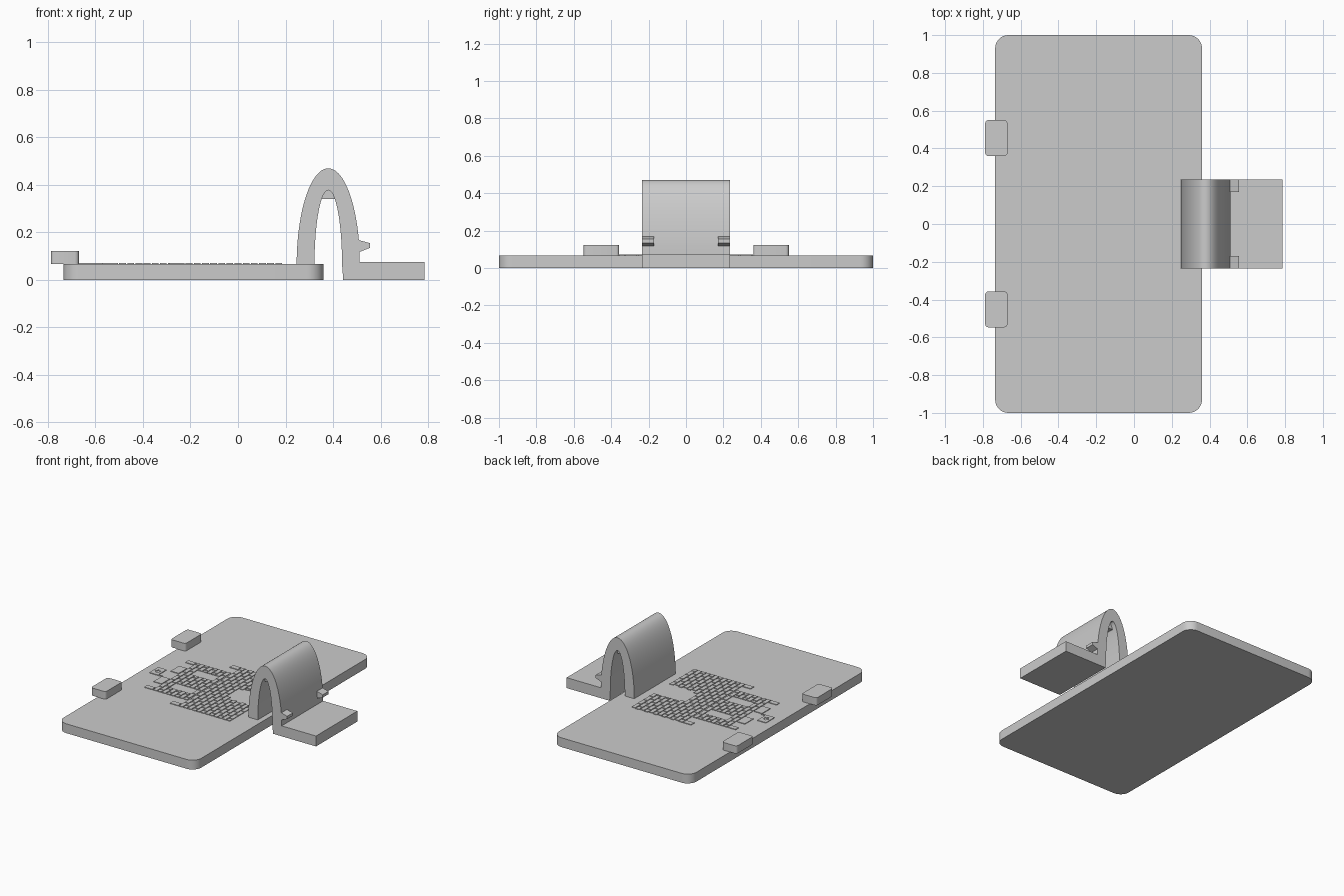
import bpy, bmesh
from math import sin, cos, pi, radians, sqrt

cube = bpy.data.objects.get("Cube")
if cube:
    bpy.data.objects.remove(cube, do_unlink=True)

grey = bpy.data.materials.new("plain grey")
grey.use_nodes = True
colour = (0.6, 0.6, 0.6, 1)
grey.diffuse_color = colour
grey.node_tree.nodes["Principled BSDF"].inputs["Base Color"].default_value = colour

TOP = 0.067       # upper face of the plate
RELIEF = 0.0045   # height of the wall relief


def finish(name, bm, smooth=False):
    bmesh.ops.recalc_face_normals(bm, faces=bm.faces)
    mesh = bpy.data.meshes.new(name)
    bm.to_mesh(mesh)
    bm.free()
    mesh.materials.append(grey)
    ob = bpy.data.objects.new(name, mesh)
    bpy.context.collection.objects.link(ob)
    if smooth:
        bpy.ops.object.select_all(action='DESELECT')
        ob.select_set(True)
        bpy.context.view_layer.objects.active = ob
        bpy.ops.object.shade_smooth_by_angle(angle=radians(30))
    return ob


def extrude(bm, points, offset):
    face = bm.faces.new([bm.verts.new(p) for p in points])
    new = bmesh.ops.extrude_face_region(bm, geom=[face])["geom"]
    bmesh.ops.translate(bm, vec=offset, verts=[v for v in new if isinstance(v, bmesh.types.BMVert)])


def box(bm, x0, x1, y0, y1, z0=TOP, z1=TOP + RELIEF):
    extrude(bm, [(x0, y0, z0), (x1, y0, z0), (x1, y1, z0), (x0, y1, z0)], (0, 0, z1 - z0))


def rounded_slab(name, x0, x1, y0, y1, z0, z1, r, steps=8):
    corners = [(x1 - r, y1 - r), (x0 + r, y1 - r), (x0 + r, y0 + r), (x1 - r, y0 + r)]
    points = []
    for i, (cx, cy) in enumerate(corners):
        for k in range(steps + 1):
            a = (i + k / steps) * pi / 2
            points.append((cx + r * cos(a), cy + r * sin(a), z0))
    bm = bmesh.new()
    extrude(bm, points, (0, 0, z1 - z0))
    finish(name, bm, True)


# Base plate and the two edge tabs
rounded_slab("base_plate", -0.735, 0.36, -1, 1, 0, TOP, 0.07)
for side, y in (("left", -0.452), ("right", 0.455)):
    rounded_slab(side + "_edge_tab", -0.788, -0.67, y - 0.095, y + 0.095, TOP, 0.122, 0.017, 4)

# Arched clip with a flat foot
CX, HALF = 0.38, 0.235


def arch(a, b, start, end, steps=40):
    angles = [radians(start + (end - start) * i / steps) for i in range(steps + 1)]
    return [(CX + a * cos(t), TOP + b * sin(t)) for t in angles]


profile = arch(0.133, 0.403, 180, 7)
profile += [(0.512, 0.075), (0.785, 0.075), (0.785, 0), (0.443, 0)]
profile += arch(0.058, 0.311, 0, 180)
bm = bmesh.new()
extrude(bm, [(x, -HALF, z) for x, z in profile], (0, 2 * HALF, 0))
finish("arched_clip", bm, True)

# Filler under the crown of the arch
bm = bmesh.new()
box(bm, CX - 0.027, CX + 0.027, -0.2, 0.2, 0.34, 0.385)
finish("arch_filler", bm)

# Pair of catches on the outer side of the arch
catch = [(0.47, 0.18), (0.5, 0.17), (0.555, 0.155), (0.555, 0.135), (0.512, 0.118), (0.47, 0.118)]
for side, y in (("front", -HALF), ("back", 0.17)):
    bm = bmesh.new()
    extrude(bm, [(x, y, z) for x, z in catch], (0, 0.065, 0))
    finish(side + "_catch", bm)


# Raised brickwork: rows run along y, each split by its openings
ROW, GAP, BRICK = 0.0343, 0.006, 0.068


def brick_row(bm, x, half, opening, shift):
    y = -half - (BRICK / 2 if shift else 0)
    while y < half:
        spans = [(max(y, -half), min(y + BRICK - GAP, half))]
        for lo, hi in opening:
            spans = [s for a, b in spans for s in ((a, min(b, lo)), (max(a, hi), b))]
        for a, b in spans:
            if b - a > 0.008:
                box(bm, x, x + ROW - GAP, a, b)
        y += BRICK


bm = bmesh.new()
for i in range(12):
    x = -0.22 + i * ROW
    mid = x + ROW / 2
    opening = []
    if mid > -0.06:
        reach = 0.09 if mid > 0.02 else 0.09 * sqrt(1 - ((0.02 - mid) / 0.08) ** 2)
        opening = [(0.01 - reach, 0.01 + reach)]
    brick_row(bm, x, 0.357, opening, i % 2)
finish("lower_wall_bricks", bm)

bm = bmesh.new()
for i in range(8):
    x = -0.5 + i * ROW
    windows = [(-0.16, -0.08), (0.083, 0.165)] if 2 <= i <= 6 else []
    brick_row(bm, x, 0.25, windows, i % 2)
finish("upper_wall_bricks", bm)

# Merlons along the two wall tops
bm = bmesh.new()
for s in (-1, 1):
    box(bm, -0.29, -0.226, *sorted((s * 0.32, s * 0.357)))
    box(bm, -0.57, -0.506, *sorted((s * 0.215, s * 0.25)))
    box(bm, -0.57, -0.506, *sorted((s * 0.05, s * 0.145)))
finish("merlons", bm)

# Flag with a star-shaped opening, on a thin pole
star = []
for k in range(10):
    r = 0.026 if k % 2 == 0 else 0.011
    star.append((-0.637 + r * cos(k * pi / 5 + pi), r * sin(k * pi / 5 + pi), TOP - 0.01))
bm = bmesh.new()
extrude(bm, star, (0, 0, 0.03))
cutter = finish("star_cutter", bm)
cutter.hide_render = True
cutter.hide_set(True)
bm = bmesh.new()
box(bm, -0.672, -0.604, -0.048, 0.052)
flag = finish("flag", bm)
cut = flag.modifiers.new("star", 'BOOLEAN')
cut.operation = 'DIFFERENCE'
cut.object = cutter
bm = bmesh.new()
box(bm, -0.604, -0.57, -0.048, -0.038)
finish("flag_pole", bm)
